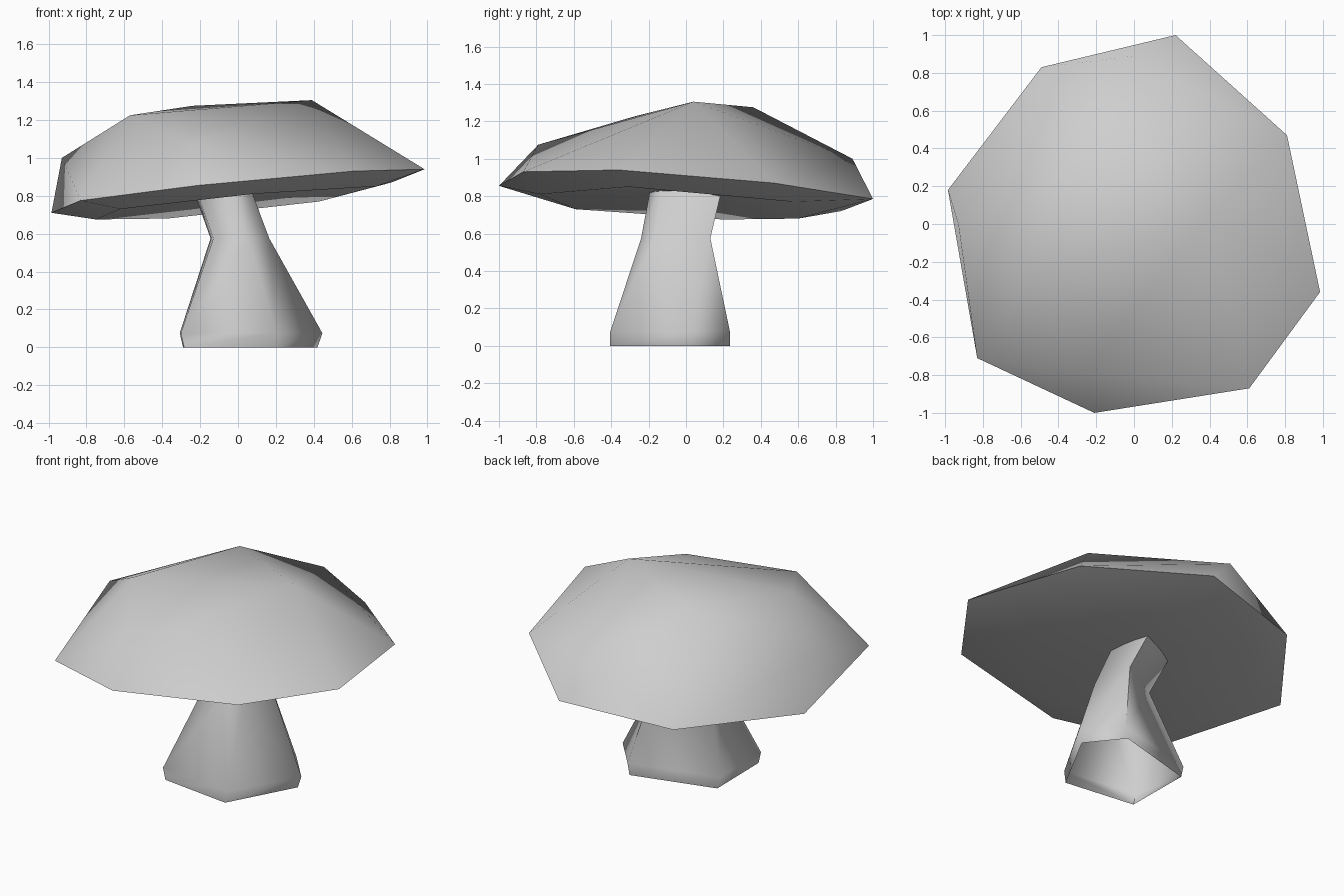
import bpy
import bmesh
from math import radians

if "Cube" in bpy.data.objects:
    bpy.data.objects.remove(bpy.data.objects["Cube"])


def material(name, colour):
    mat = bpy.data.materials.new(name)
    mat.use_nodes = True
    mat.diffuse_color = (*colour, 1)
    mat.node_tree.nodes["Principled BSDF"].inputs["Base Color"].default_value = (*colour, 1)
    return mat


def finish(name, bm, mat, angle):
    bmesh.ops.recalc_face_normals(bm, faces=bm.faces)
    mesh = bpy.data.meshes.new(name)
    bm.to_mesh(mesh)
    bm.free()
    obj = bpy.data.objects.new(name, mesh)
    bpy.context.collection.objects.link(obj)
    mesh.materials.append(mat)
    bpy.ops.object.select_all(action="DESELECT")
    obj.select_set(True)
    bpy.context.view_layer.objects.active = obj
    bpy.ops.object.shade_smooth_by_angle(angle=radians(angle))


def hull_band(bm, points, open_sides):
    """Convex skin over the points, left open where a face lies within one open side."""
    verts = {p: bm.verts.new(p) for p in points}
    bmesh.ops.convex_hull(bm, input=list(verts.values()))
    sides = [{verts[p] for p in side} for side in open_sides]
    own = {f for v in verts.values() if v.is_valid for f in v.link_faces}
    drop = [f for f in own if any(set(f.verts) <= side for side in sides)]
    bmesh.ops.delete(bm, geom=drop, context="FACES_ONLY")


grey = material("plain grey", (0.62, 0.62, 0.62))

# Cap: tilted eight-sided rim, irregular crown, bevelled lip and a hollowed underside
rim = [(0.22, 1.0, 0.785), (0.81, 0.47, 0.87), (0.985, -0.36, 0.94), (0.61, -0.87, 0.93),
       (-0.21, -1.0, 0.855), (-0.83, -0.71, 0.775), (-0.985, 0.18, 0.71), (-0.49, 0.83, 0.72)]
crown = [(0.39, 0.04, 1.305), (-0.24, 0.36, 1.275), (-0.57, -0.28, 1.225),
         (-0.93, 0.0, 1.0), (0.0, 0.89, 1.0), (-0.25, -0.79, 1.075)]
lip = [(-0.62, -0.59, 0.73), (0.08, -0.78, 0.81), (0.73, -0.31, 0.85),
       (0.43, 0.57, 0.77), (-0.37, 0.6, 0.68), (-0.75, 0.2, 0.675)]
bm = bmesh.new()
hull_band(bm, rim + crown, [rim])
hull_band(bm, rim + lip, [rim, lip])
for a, b in zip(lip, lip[1:] + lip[:1]):
    bm.faces.new([bm.verts.new(p) for p in (a, b, (0, 0, 0.828))])
bmesh.ops.remove_doubles(bm, verts=bm.verts, dist=0.0001)
finish("cap", bm, grey, 60)

# Stalk: open five-sided tube that twists and bends at the neck
foot = [(-0.285, -0.345), (0.19, -0.405), (0.42, 0.02), (0.245, 0.235), (-0.29, 0.09)]
neck = [(-0.13, -0.17), (0.05, -0.24), (0.165, -0.17), (0.14, 0.13), (-0.145, -0.03)]
head = [(-0.235, -0.11), (-0.04, -0.185), (0.055, -0.125), (0.02, 0.2), (-0.25, 0.085)]
rings = [(foot, 1.0, 0.0), (foot, 1.06, 0.075), (neck, 1.0, 0.575), (head, 1.0, 0.87)]
bm = bmesh.new()
loops = [[bm.verts.new((x * spread, y, z)) for x, y in section]
         for section, spread, z in rings]
for low, high in zip(loops, loops[1:]):
    for i in range(5):
        j = (i + 1) % 5
        bm.faces.new((low[i], low[j], high[j], high[i]))
finish("stalk", bm, grey, 80)
